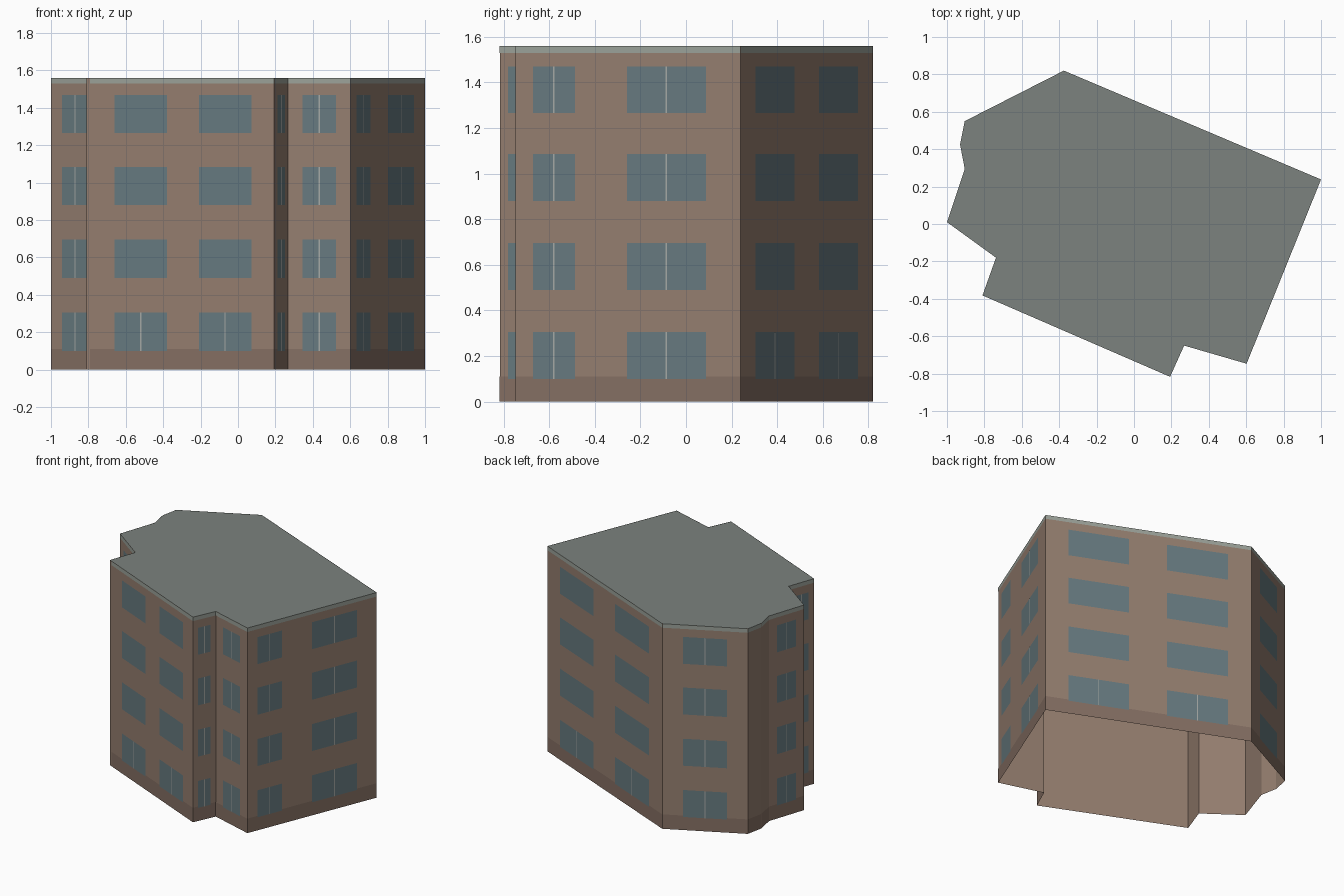
import bpy
from mathutils import Vector

if "Cube" in bpy.data.objects:
    bpy.data.objects.remove(bpy.data.objects["Cube"])

HEIGHT = 1.56
FLOORS = [(0.10, 0.305), (0.49, 0.695), (0.88, 1.085), (1.265, 1.47)]

# Footprint corner, then windows (start, end along the wall) and
# whether the mullion repeats on every floor (otherwise ground floor only)
MID = [(0.23, 0.77)]
WALLS = [
    ((-1.0, 0.01), MID, True),
    ((-0.738, -0.18), MID, True),
    ((-0.81, -0.382), [(0.15, 0.43), (0.60, 0.88)], False),
    ((0.193, -0.817), [(0.22, 0.76)], True),
    ((0.268, -0.65), MID, True),
    ((0.602, -0.747), [(0.077, 0.265), (0.497, 0.848)], True),
    ((1.0, 0.238), [(0.11, 0.405), (0.59, 0.885)], False),
    ((-0.375, 0.82), [(0.245, 0.755)], True),
    ((-0.905, 0.55), [], True),
    ((-0.93, 0.425), [], True),
    ((-0.905, 0.295), MID, True),
]
POINTS = [Vector(w[0]) for w in WALLS]


def material(name, rgb):
    m = bpy.data.materials.new(name)
    m.diffuse_color = (*rgb, 1)
    m.use_nodes = True
    m.node_tree.nodes["Principled BSDF"].inputs["Base Color"].default_value = m.diffuse_color
    return m


def build(name, faces, mat):
    """Make one object from a list of polygons."""
    verts, index = [], []
    for f in faces:
        index.append(list(range(len(verts), len(verts) + len(f))))
        verts += f
    mesh = bpy.data.meshes.new(name)
    mesh.from_pydata(verts, [], index)
    mesh.materials.append(mat)
    obj = bpy.data.objects.new(name, mesh)
    bpy.context.collection.objects.link(obj)
    return obj


def panel(i, t0, t1, z0, z1, out=0.0):
    """Upright rectangle on wall i, spanning t0..t1, pushed outwards."""
    a, b = POINTS[i], POINTS[(i + 1) % len(POINTS)]
    d = b - a
    n = Vector((d.y, -d.x)).normalized() * out
    p, q = a + d * t0 + n, a + d * t1 + n
    return [(p.x, p.y, z0), (q.x, q.y, z0), (q.x, q.y, z1), (p.x, p.y, z1)]


brick = material("brick", (0.30, 0.21, 0.16))
plinth = material("plinth", (0.235, 0.16, 0.125))
trim = material("trim", (0.33, 0.36, 0.32))
slate = material("slate", (0.20, 0.225, 0.21))
glass = material("glass", (0.135, 0.195, 0.215))
frame = material("frame", (0.38, 0.40, 0.38))

# Open-bottomed wall shell and flat roof
sides = range(len(WALLS))
build("walls", [panel(i, 0, 1, 0, HEIGHT) for i in sides], brick)
build("roof", [[(p.x, p.y, HEIGHT) for p in POINTS]], slate)

# Plinth and parapet bands; the long front wall's bands start just past its corner
start = [0.02 if i == 2 else 0 for i in sides]
build("plinth_band", [panel(i, start[i], 1, 0, 0.11, 0.001) for i in sides], plinth)
build("parapet_band", [panel(i, start[i], 1, 1.53, HEIGHT, 0.001) for i in sides], trim)

# Windows and their centre mullions
panes, bars = [], []
for i, (_, windows, every_floor) in enumerate(WALLS):
    length = (POINTS[(i + 1) % len(POINTS)] - POINTS[i]).length
    half = 0.0035 / length
    for t0, t1 in windows:
        mid = (t0 + t1) / 2
        for floor, (z0, z1) in enumerate(FLOORS):
            panes.append(panel(i, t0, t1, z0, z1, 0.002))
            if every_floor or floor == 0:
                bars.append(panel(i, mid - half, mid + half, z0, z1, 0.003))
build("window_panes", panes, glass)
build("window_mullions", bars, frame)
